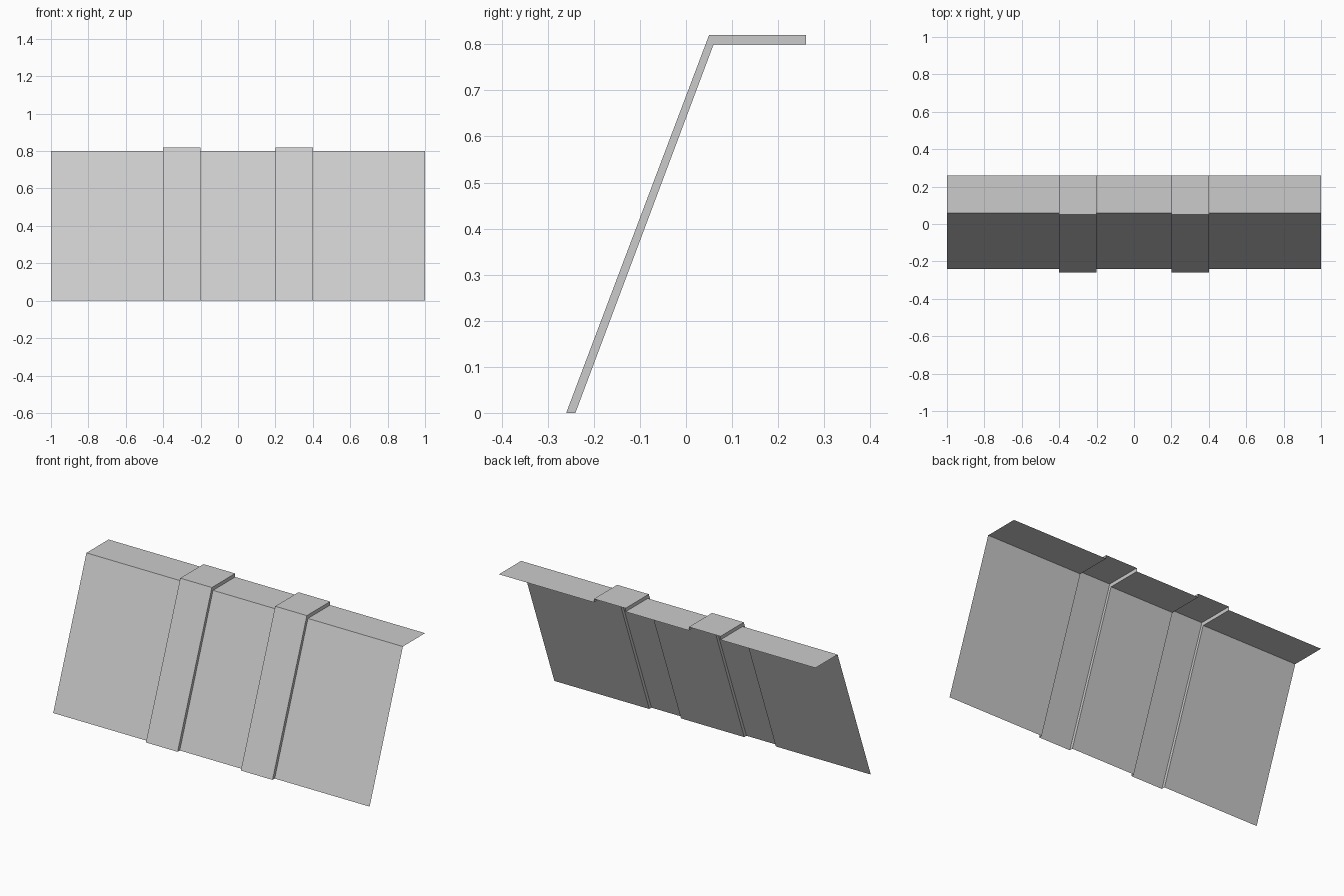
import bpy, bmesh

if "Cube" in bpy.data.objects:
    bpy.data.objects.remove(bpy.data.objects["Cube"])

# Side profiles (y, z): thin base sheet and raised strap
SHEET = [(-0.24, 0.0), (0.06, 0.8), (0.26, 0.8)]
STRAP = [(-0.26, 0.0), (0.05, 0.82), (0.26, 0.82)]

# Stations across the width, with the profile used on each span
spans = [(-1.0, -0.4, SHEET), (-0.4, -0.2, STRAP), (-0.2, 0.2, SHEET),
         (0.2, 0.4, STRAP), (0.4, 1.0, SHEET)]

bm = bmesh.new()


def bridge(row_a, row_b):
    """Join two open rows of points with quads."""
    a = [bm.verts.new(p) for p in row_a]
    b = [bm.verts.new(p) for p in row_b]
    for i in range(len(a) - 1):
        bm.faces.new((a[i], b[i], b[i + 1], a[i + 1]))


def row(x, profile):
    return [(x, y, z) for y, z in profile]


# Panels and straps, with step walls where the profile changes
for i, (x0, x1, profile) in enumerate(spans):
    bridge(row(x0, profile), row(x1, profile))
    if i + 1 < len(spans):
        bridge(row(x1, profile), row(x1, spans[i + 1][2]))

bmesh.ops.remove_doubles(bm, verts=bm.verts[:], dist=0.0001)

mesh = bpy.data.meshes.new("bent_ribbed_panel")
bm.to_mesh(mesh)
bm.free()
panel = bpy.data.objects.new("bent_ribbed_panel", mesh)
bpy.context.collection.objects.link(panel)
